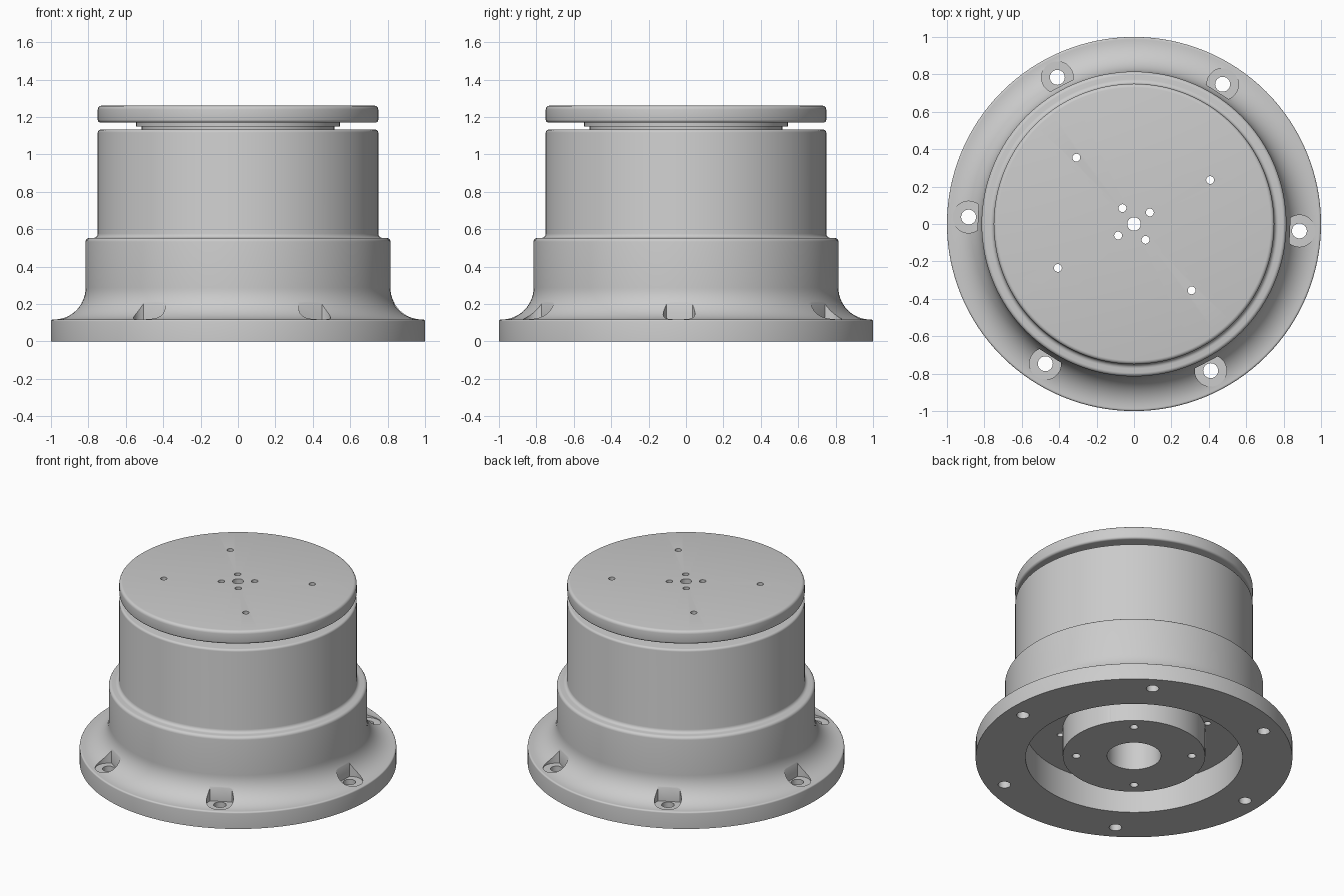
import bpy, bmesh
from math import cos, sin, radians, pi

cube = bpy.data.objects.get("Cube")
if cube:
    bpy.data.objects.remove(cube, do_unlink=True)

grey = bpy.data.materials.new("machined grey")
grey.use_nodes = True
GREY = (0.6, 0.6, 0.6, 1)
grey.diffuse_color = GREY
grey.node_tree.nodes["Principled BSDF"].inputs["Base Color"].default_value = GREY


def add_object(name, bm):
    mesh = bpy.data.meshes.new(name)
    bmesh.ops.recalc_face_normals(bm, faces=bm.faces)
    bm.to_mesh(mesh)
    bm.free()
    obj = bpy.data.objects.new(name, mesh)
    obj.data.materials.append(grey)
    bpy.context.collection.objects.link(obj)
    return obj


def arc(r, z, radius, start, end, steps=4):
    """Points of a rounded corner in the (radius, height) plane."""
    angles = [radians(start + (end - start) * i / steps) for i in range(steps + 1)]
    return [(r + radius * cos(a), z + radius * sin(a)) for a in angles]


def lathe(name, profile, steps=128):
    bm = bmesh.new()
    verts = [bm.verts.new((r, 0, z)) for r, z in profile]
    edges = [bm.edges.new(pair) for pair in zip(verts, verts[1:])]
    bmesh.ops.spin(bm, geom=verts + edges, cent=(0, 0, 0), axis=(0, 0, 1),
                   angle=2 * pi, steps=steps)
    bmesh.ops.remove_doubles(bm, verts=bm.verts, dist=0.0001)
    return add_object(name, bm)


def prism(name, outline, low, high):
    bm = bmesh.new()
    face = bm.faces.new([bm.verts.new((x, y, low)) for x, y in outline])
    top = bmesh.ops.extrude_face_region(bm, geom=[face])["geom"]
    bmesh.ops.translate(bm, vec=(0, 0, high - low),
                        verts=[v for v in top if isinstance(v, bmesh.types.BMVert)])
    obj = add_object(name, bm)
    obj.hide_render = True
    return obj


def drill(distance, degrees, radius, low, high):
    a = radians(degrees)
    outline = [(distance * cos(a) + radius * cos(i * pi / 12),
                distance * sin(a) + radius * sin(i * pi / 12)) for i in range(24)]
    return prism("drill_cutter", outline, low, high)


def pocket(degrees):
    """Round bolt-head pocket with a flat wall on the inner side."""
    obj = prism("pocket_cutter", arc(0.885, 0, 0.085, -126, 126, 24), 0.112, 0.4)
    obj.rotation_euler.z = radians(degrees)
    return obj


def cut(targets, cutter):
    for obj in targets:
        mod = obj.modifiers.new("cut", "BOOLEAN")
        mod.operation = "DIFFERENCE"
        mod.solver = "EXACT"
        mod.object = cutter
        bpy.context.view_layer.objects.active = obj
        bpy.ops.object.modifier_apply(modifier=mod.name)
    bpy.data.objects.remove(cutter, do_unlink=True)


# Housing: central bore, hub, ring recess, flange, stepped barrel
housing = lathe("housing", [
    (0, 1.0), (0.17, 1.0), (0.17, 0.015), (0.45, 0.015), (0.45, 0.21),
    (0.685, 0.21), (0.685, 0), (1, 0)]
    + arc(0.99, 0.107, 0.01, 0, 90)
    + arc(0.985, 0.287, 0.17, 270, 180, 14)
    + arc(0.795, 0.533, 0.02, 0, 90)
    + arc(0.773, 0.576, 0.023, 270, 180)
    + arc(0.735, 1.117, 0.015, 0, 90)
    + [(0, 1.132)])

# Stepped neck and the turning plate
neck = lathe("neck", [(0, 1.12), (0.515, 1.12), (0.515, 1.15), (0.545, 1.15),
                      (0.545, 1.18), (0, 1.18)])
plate = lathe("top_plate", [(0, 1.17)] + arc(0.735, 1.185, 0.015, 270, 360)
              + arc(0.73, 1.24, 0.02, 0, 90) + [(0, 1.26)])
parts = [housing, neck, plate]

# Flange bolt pockets and holes
for i in range(6):
    angle = 60 * i - 2.4
    cut([housing], pocket(angle))
    cut([housing], drill(0.885, angle, 0.04, -0.1, 0.3))

# Through holes in the plate, neck and barrel
for angle in (30, 131, 210, 311):
    cut(parts, drill(0.47, angle, 0.021, -0.1, 1.4))
for i in range(4):
    cut(parts, drill(0.105, 36 + 90 * i, 0.021, 0.9, 1.4))
cut(parts, drill(0, 0, 0.036, 0.9, 1.4))

# Blind holes in the hub underside
for i in range(4):
    cut([housing], drill(0.365, 50 + 90 * i, 0.026, -0.1, 0.16))

bpy.ops.object.select_all(action="DESELECT")
for obj in parts:
    obj.select_set(True)
bpy.context.view_layer.objects.active = housing
bpy.ops.object.shade_smooth_by_angle(angle=radians(30))
